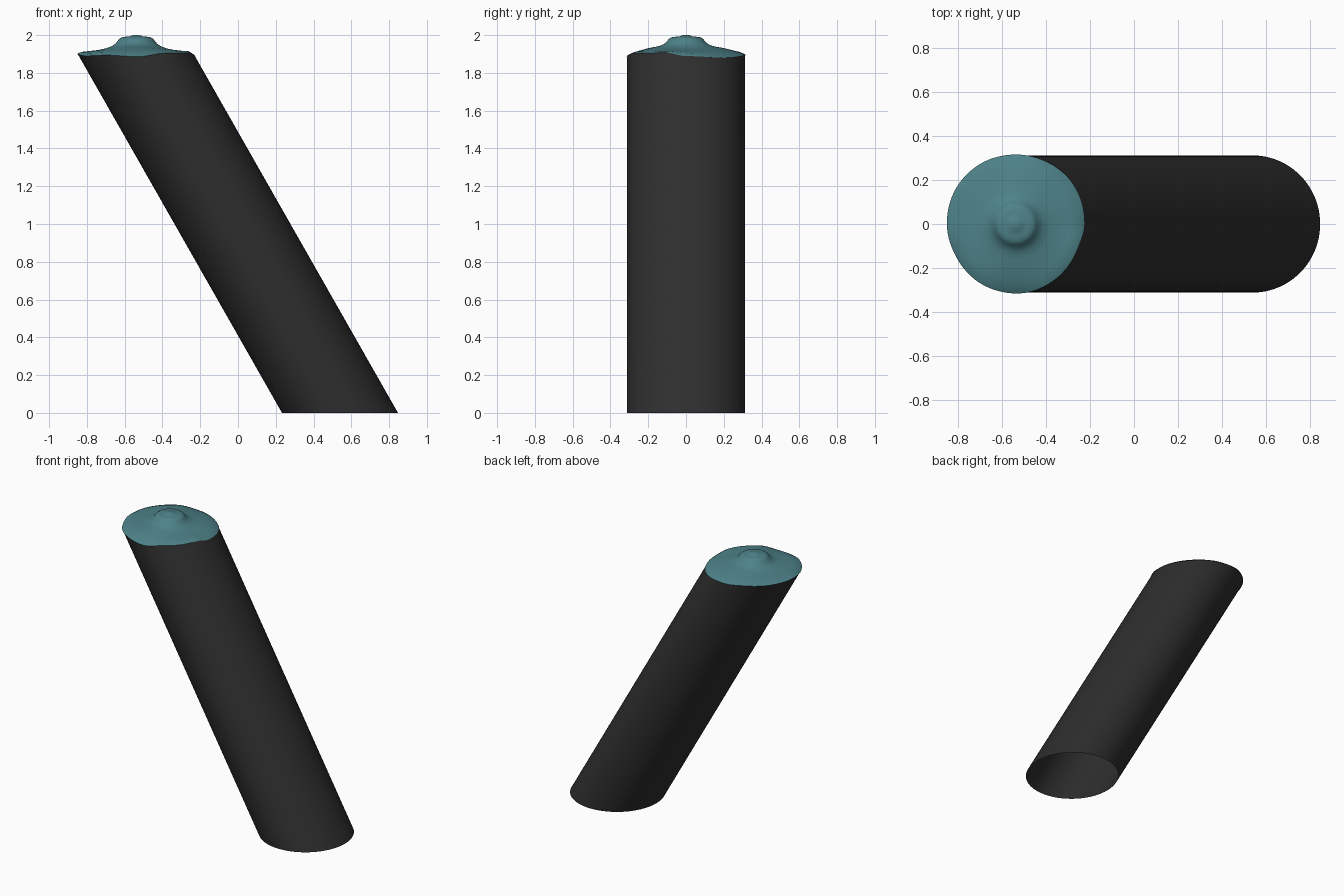
import bpy, bmesh, math

if "Cube" in bpy.data.objects:
    bpy.data.objects.remove(bpy.data.objects["Cube"])

N = 96          # segments around
R = 0.312       # tube radius
SLOPE = math.tan(math.radians(29.65))


def material(name, rgb):
    m = bpy.data.materials.new(name)
    m.diffuse_color = (*rgb, 1)
    m.use_nodes = True
    m.node_tree.nodes["Principled BSDF"].inputs["Base Color"].default_value = m.diffuse_color
    return m


def centre_x(z):
    return 0.54 - z * SLOPE


# Wavy rim height by angle (degrees)
RIM = [(-180, 1.9), (-150, 1.89), (-120, 1.894), (-90, 1.886), (-60, 1.904),
       (-20, 1.907), (0, 1.889), (40, 1.88), (85, 1.893), (115, 1.905),
       (150, 1.904), (180, 1.9)]


def rim_z(t):
    d = (math.degrees(t) + 180) % 360 - 180
    for (a, za), (b, zb) in zip(RIM, RIM[1:]):
        if a <= d <= b:
            u = (d - a) / (b - a)
            return za + (zb - za) * u * u * (3 - 2 * u)
    return 1.9


def build(name, rings, mat, tip=None):
    """Skin a list of vertex rings, optionally closed with a tip point."""
    bm = bmesh.new()
    loops = [[bm.verts.new(p) for p in ring] for ring in rings]
    for a, b in zip(loops, loops[1:]):
        for i in range(N):
            j = (i + 1) % N
            bm.faces.new((a[i], a[j], b[j], b[i]))
    if tip:
        top = bm.verts.new(tip)
        for i in range(N):
            bm.faces.new((loops[-1][i], loops[-1][(i + 1) % N], top))
    me = bpy.data.meshes.new(name)
    bm.to_mesh(me)
    bm.free()
    me.materials.append(mat)
    ob = bpy.data.objects.new(name, me)
    bpy.context.collection.objects.link(ob)
    for p in me.polygons:
        p.use_smooth = True
    return ob


angles = [2 * math.pi * i / N for i in range(N)]

# Leaning open tube, horizontal cut at the foot and wavy rim on top
tube = []
for f in (0, 0.25, 0.5, 0.75, 1):
    ring = []
    for t in angles:
        z = rim_z(t) * f
        ring.append((centre_x(z) + 0.307 * math.cos(t), R * math.sin(t), z))
    tube.append(ring)
build("leaning_tube", tube, material("charcoal", (0.027, 0.027, 0.027)))

# Domed cap surface: (radius, height, share of rim waviness)
PROFILE = [(0.29, 1.908, 0.6), (0.25, 1.914, 0.25), (0.2, 1.921, 0.1),
           (0.16, 1.93, 0), (0.13, 1.941, 0), (0.11, 1.955, 0),
           (0.098, 1.97, 0), (0.09, 1.98, 0), (0.078, 1.988, 0),
           (0.06, 1.991, 0), (0.034, 1.993, 0), (0.026, 1.997, 0),
           (0.015, 2.0, 0)]
CX = centre_x(1.895)
cap = [[(centre_x(rim_z(t)) + 0.31 * math.cos(t), 0.316 * math.sin(t), rim_z(t))
        for t in angles]]
for r, h, w in PROFILE:
    lift = 0.012 * max(0, 1 - abs(r - 0.19) / 0.1)
    cap.append([(CX + r * math.cos(t), r * math.sin(t),
                 h + w * (rim_z(t) - 1.895) + lift * math.sin(t) ** 2)
                for t in angles])
build("domed_cap", cap, material("teal", (0.075, 0.225, 0.25)), (CX, 0, 2.0))
